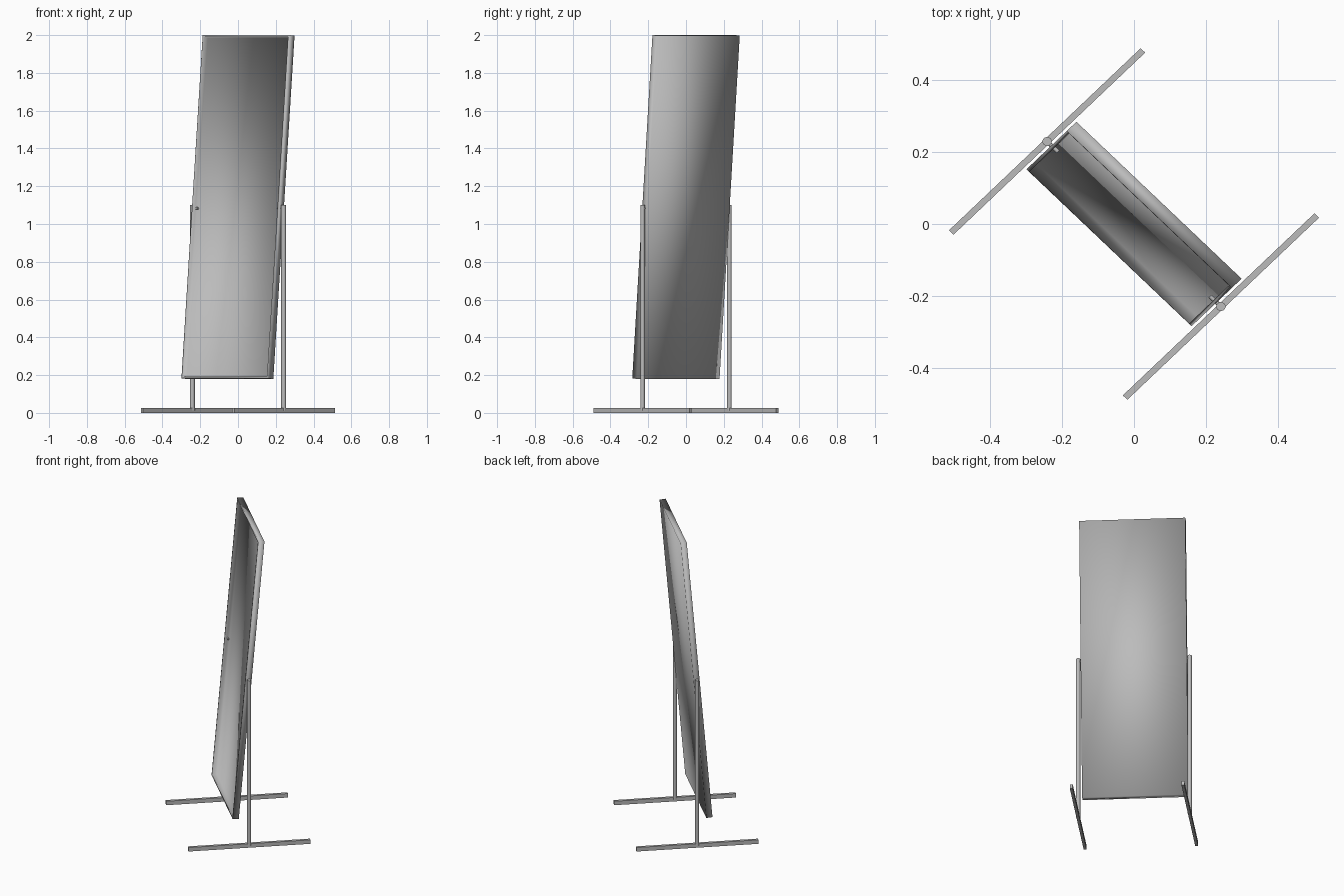
import bpy
import bmesh
from math import radians
from mathutils import Matrix

old = bpy.data.objects.get("Cube")
if old:
    bpy.data.objects.remove(old, do_unlink=True)

# One grey for every part
grey = bpy.data.materials.new("grey")
grey.use_nodes = True
grey.diffuse_color = (0.5, 0.5, 0.5, 1)
grey.node_tree.nodes["Principled BSDF"].inputs["Base Color"].default_value = (0.5, 0.5, 0.5, 1)

# The stand is turned diagonally and slightly narrowed front to back
PLACE = Matrix.Diagonal((1, 0.95, 1, 1)) @ Matrix.Rotation(radians(-45), 4, "Z")

HALF_W, THICK, HEIGHT = 0.325, 0.038, 1.824
RIM, DEPTH = 0.015, 0.030
PANEL_Z, LEAN = 1.09, radians(-5)
POST_X, POST_TOP, FOOT_H = 0.342, 1.10, 0.026


def finish(name, bm, smooth):
    """Turn a bmesh into a placed, coloured object."""
    bm.transform(PLACE)
    bmesh.ops.recalc_face_normals(bm, faces=bm.faces)
    mesh = bpy.data.meshes.new(name)
    bm.to_mesh(mesh)
    bm.free()
    mesh.materials.append(grey)
    for p in mesh.polygons:
        p.use_smooth = smooth
    obj = bpy.data.objects.new(name, mesh)
    bpy.context.collection.objects.link(obj)
    return obj


def smooth_by_angle(obj):
    bpy.ops.object.select_all(action="DESELECT")
    obj.select_set(True)
    bpy.context.view_layer.objects.active = obj
    bpy.ops.object.shade_smooth_by_angle(angle=radians(40))


def box(size, centre):
    bm = bmesh.new()
    bmesh.ops.create_cube(bm, size=1, matrix=Matrix.Translation(centre) @ Matrix.Diagonal((*size, 1)))
    return bm


def rod(radius, length, matrix):
    bm = bmesh.new()
    bmesh.ops.create_cone(bm, cap_ends=True, segments=16, radius1=radius,
                          radius2=radius, depth=length, matrix=matrix)
    return bm


# Leaning tray-like mirror panel: a box with its front inset and pushed back
bm = box((2 * HALF_W, THICK, HEIGHT), (0, 0, 0))
front = min(bm.faces, key=lambda f: f.calc_center_median().y)
bmesh.ops.inset_region(bm, faces=[front], thickness=RIM)
floor = bmesh.ops.extrude_discrete_faces(bm, faces=[front])["faces"][0]
bmesh.ops.translate(bm, verts=floor.verts, vec=(0, DEPTH, 0))
bm.transform(Matrix.Translation((0, 0, PANEL_Z)) @ Matrix.Rotation(LEAN, 4, "X"))
finish("mirror_panel", bm, True)

# Foot bar, upright post and pivot pin on each side
for side, s in (("left", 1), ("right", -1)):
    finish(side + "_foot", box((0.018, 0.754, FOOT_H), (s * POST_X, 0, FOOT_H / 2)), False)

    post_len = POST_TOP - FOOT_H / 2
    post = rod(0.013, post_len, Matrix.Translation((s * POST_X, 0, POST_TOP - post_len / 2)))
    smooth_by_angle(finish(side + "_post", post, True))

    pin = rod(0.006, 0.045, Matrix.Translation((s * (HALF_W - 0.003), 0, PANEL_Z - 0.007))
              @ Matrix.Rotation(radians(90), 4, "Y"))
    smooth_by_angle(finish(side + "_pivot_pin", pin, True))
